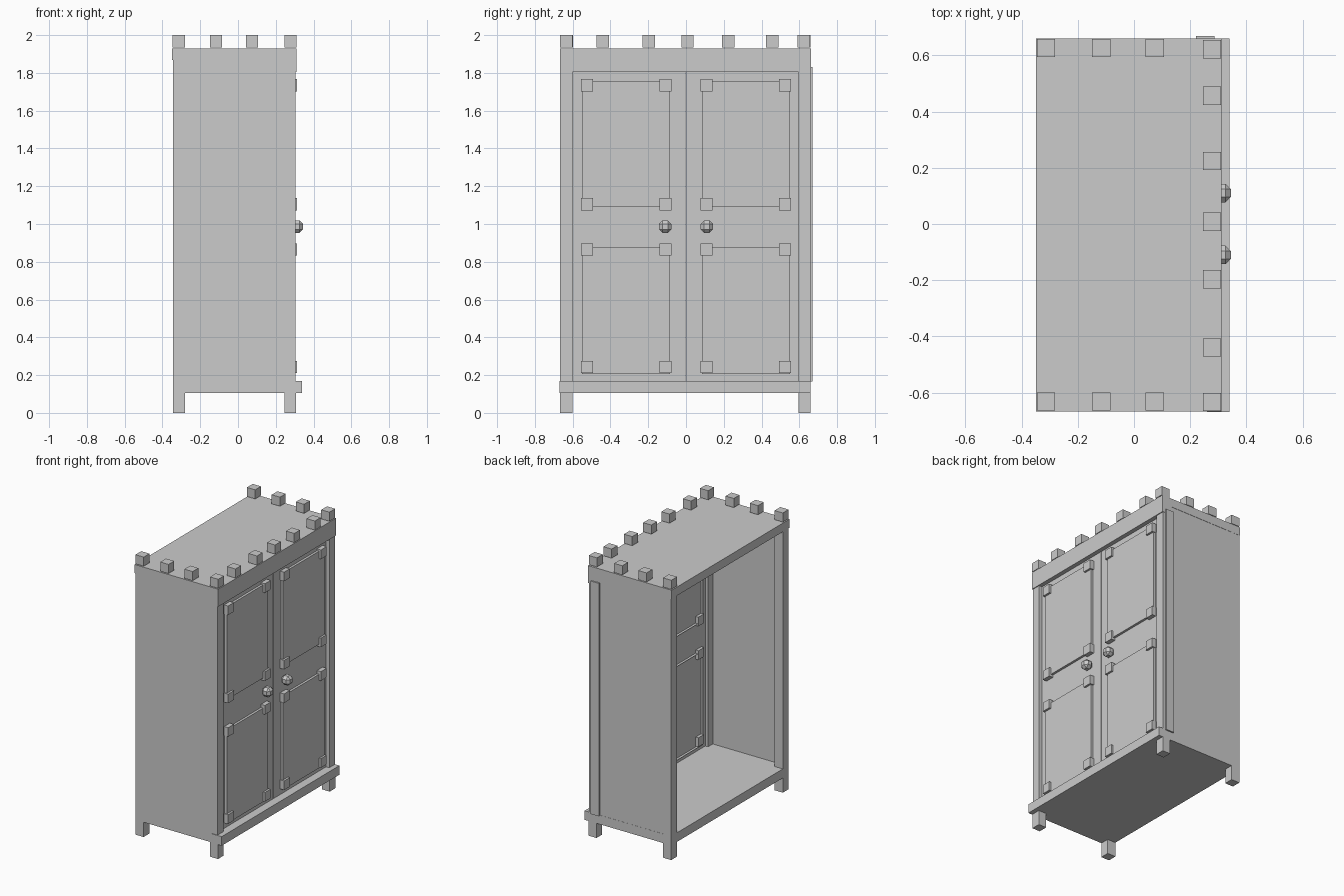
import bpy, bmesh
from mathutils import Matrix, Vector

if "Cube" in bpy.data.objects:
    bpy.data.objects.remove(bpy.data.objects["Cube"])


def finish(name, bm):
    mesh = bpy.data.meshes.new(name)
    bm.to_mesh(mesh)
    bm.free()
    obj = bpy.data.objects.new(name, mesh)
    bpy.context.collection.objects.link(obj)
    return obj


def box(name, x, y, z, open_back=False):
    bm = bmesh.new()
    lo, hi = Vector((x[0], y[0], z[0])), Vector((x[1], y[1], z[1]))
    size, mid = hi - lo, (lo + hi) / 2
    bmesh.ops.create_cube(bm, size=1, matrix=Matrix.Translation(mid) @ Matrix.Diagonal((*size, 1)))
    if open_back:
        bm.normal_update()
        back = [f for f in bm.faces if f.normal.x < -0.9]
        bmesh.ops.delete(bm, geom=back, context='FACES')
    return finish(name, bm)


def cube(name, x, y, z, s=0.065):
    h = s / 2
    return box(name, (x - h, x + h), (y - h, y + h), (z - h, z + h))


def span(side, a, b):
    return (a, b) if side > 0 else (-b, -a)


# Carcass: floor, front plinth ledge, roof slab and front header
box("floor_slab", (-0.345, 0.308), (-0.665, 0.66), (0.105, 0.17))
box("front_plinth", (0.26, 0.34), (-0.67, 0.66), (0.105, 0.17))
box("roof_slab", (-0.349, 0.311), (-0.668, 0.661), (1.868, 1.93))
box("front_header", (0.246, 0.311), (-0.668, 0.661), (1.805, 1.93))

# Corner posts running down into the legs, and thin side walls
for side in (-1, 1):
    outer = 0.66 if side > 0 else 0.666
    post_y = span(side, outer - 0.065, outer)
    box("back_post", (-0.345, -0.28), post_y, (0, 1.87))
    box("front_leg", (0.246, 0.308), post_y, (0, 0.11))
    box("front_post", (0.246, 0.305), post_y, (0.16, 1.81))
    box("side_wall", (-0.33, 0.29), span(side, outer - 0.012, outer - 0.001), (0.16, 1.88))

# Raised strip on one side
box("side_strip", (0.22, 0.286), (0.64, 0.67), (0.165, 1.83))

# Doors with hollow raised panels, corner blocks and knobs
for side in (-1, 1):
    box("door", (0.268, 0.28), span(side, 0.003, 0.603), (0.168, 1.806))
    for low, high, blocks in ((0.205, 0.875, (0.243, 0.865)), (1.09, 1.755, (1.105, 1.735))):
        box("door_panel", (0.25, 0.297), span(side, 0.084, 0.551), (low, high), open_back=True)
        for z in blocks:
            for y in (0.108, 0.524):
                cube("panel_corner_block", 0.279, side * y, z)
    knob = cube("door_knob", 0.312, side * 0.11, 0.986, 0.066)
    bevel = knob.modifiers.new("facets", 'BEVEL')
    bevel.width = 0.019
    bevel.segments = 1
    box("knob_stem", (0.27, 0.31), (side * 0.11 - 0.015, side * 0.11 + 0.015), (0.971, 1.001))

# Battlement cubes along the front and both sides
for y in (-0.634, -0.44, -0.197, 0.008, 0.224, 0.457, 0.622):
    cube("front_battlement", 0.278, y, 1.9675)
for x in (-0.313, -0.117, 0.074):
    cube("left_battlement", x, -0.632, 1.9675)
    cube("right_battlement", x, 0.627, 1.9675)
